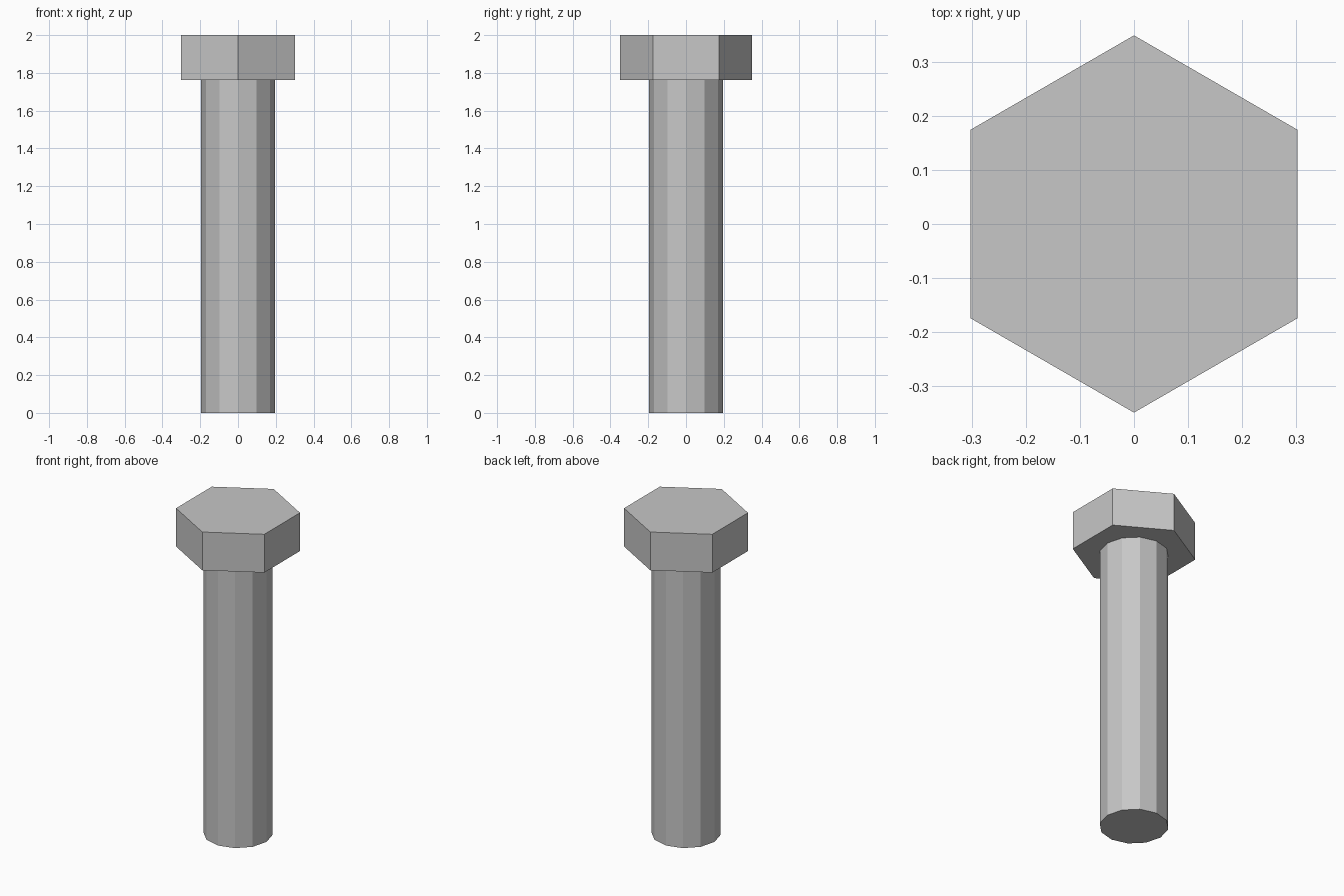
import bpy
import bmesh
from math import sin, cos, tau

if "Cube" in bpy.data.objects:
    bpy.data.objects.remove(bpy.data.objects["Cube"], do_unlink=True)

GREY = (0.57, 0.57, 0.57, 1.0)
steel = bpy.data.materials.new("steel_grey")
steel.use_nodes = True
steel.diffuse_color = GREY
steel.node_tree.nodes["Principled BSDF"].inputs["Base Color"].default_value = GREY


def prism(name, sides, radius, bottom, top, cap_top=True):
    """Flat-sided upright prism with a corner on the y axis."""
    bm = bmesh.new()
    angles = [tau * i / sides for i in range(sides)]
    low, high = (
        [bm.verts.new((-radius * sin(a), radius * cos(a), z)) for a in angles]
        for z in (bottom, top)
    )
    for i in range(sides):
        j = (i + 1) % sides
        bm.faces.new((low[i], low[j], high[j], high[i]))
    bm.faces.new(low[::-1])
    if cap_top:
        bm.faces.new(high)
    mesh = bpy.data.meshes.new(name)
    bm.to_mesh(mesh)
    bm.free()
    mesh.materials.append(steel)
    obj = bpy.data.objects.new(name, mesh)
    bpy.context.collection.objects.link(obj)
    return obj


HEAD_BASE = 1.763

# Hexagonal head
prism("bolt_head", 6, 0.349, HEAD_BASE, 2.0)

# Plain twelve-sided shank, closed at the top by the head
prism("bolt_shank", 12, 0.195, 0.0, HEAD_BASE, cap_top=False)
